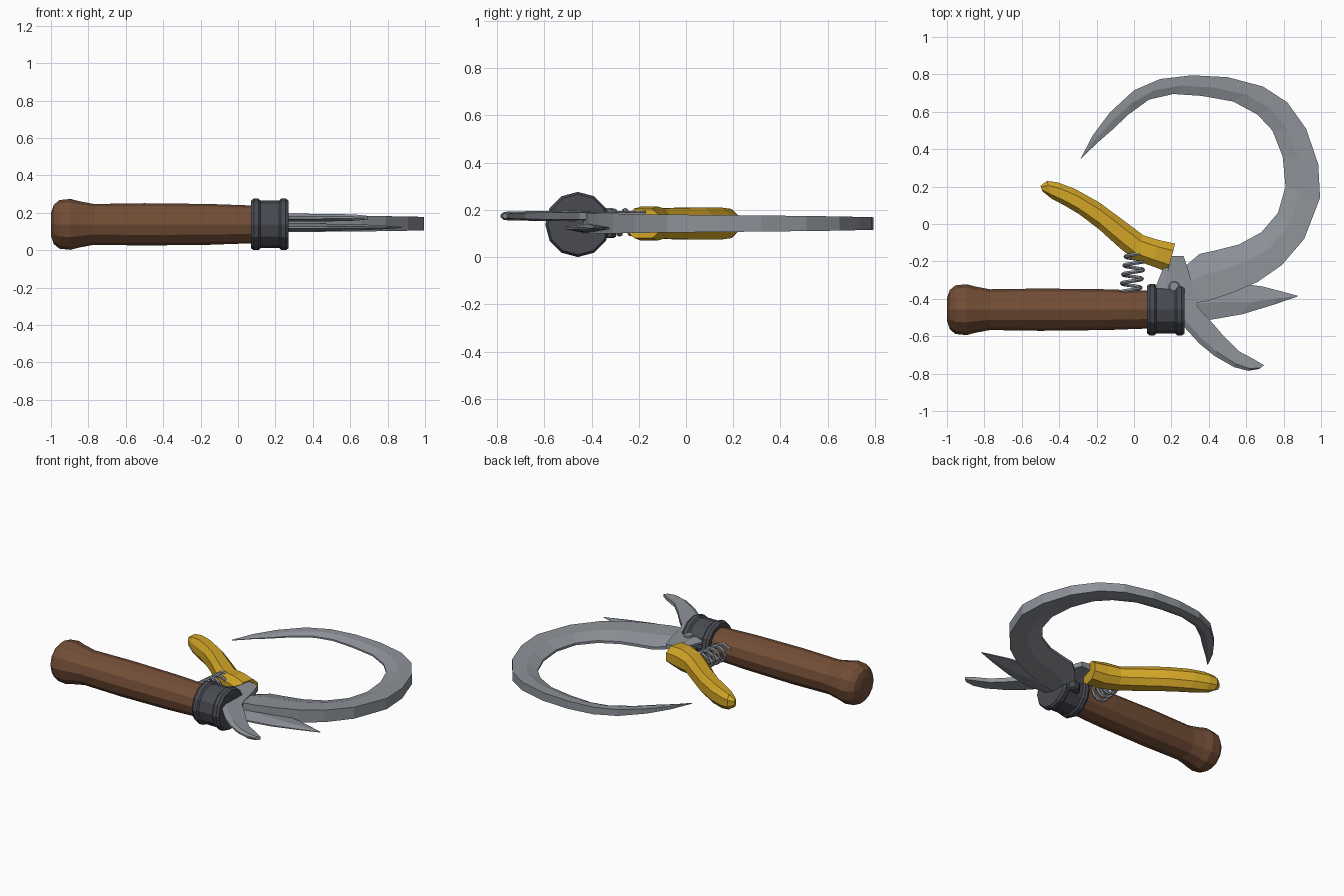
import bpy, bmesh, math
from mathutils import Vector


def material(name, rgb):
    m = bpy.data.materials.new(name)
    m.diffuse_color = (*rgb, 1)
    return m


STEEL = material("steel", (0.27, 0.29, 0.32))
DARK = material("dark_iron", (0.065, 0.07, 0.085))
WOOD = material("brown_wood", (0.17, 0.075, 0.037))
YELLOW = material("yellow_grip", (0.65, 0.38, 0.02))


def finish(bm, name, mat):
    bmesh.ops.remove_doubles(bm, verts=bm.verts, dist=0.0001)
    bmesh.ops.recalc_face_normals(bm, faces=bm.faces)
    me = bpy.data.meshes.new(name)
    bm.to_mesh(me)
    bm.free()
    me.materials.append(mat)
    ob = bpy.data.objects.new(name, me)
    bpy.context.collection.objects.link(ob)
    return ob


def skin(name, rings, mat):
    """Join rings of points into a closed solid."""
    bm = bmesh.new()
    vs = [[bm.verts.new(p) for p in r] for r in rings]
    n = len(vs[0])
    for a, b in zip(vs, vs[1:]):
        for i in range(n):
            j = (i + 1) % n
            bm.faces.new((a[i], a[j], b[j], b[i]))
    bm.faces.new(vs[0])
    bm.faces.new(vs[-1])
    return finish(bm, name, mat)


def loft(name, stations, section, z, mat):
    """Stations: edge A x,y, edge B x,y, half height; section: (across, height)."""
    sec = section + [(u, -v) for u, v in reversed(section) if v > 0]
    rings = [[(ax + (bx - ax) * u, ay + (by - ay) * u, z + v * h) for u, v in sec]
             for ax, ay, bx, by, h in stations]
    return skin(name, rings, mat)


def turned(name, profile, mat, y=-0.458, z=0.138, sides=12):
    """Turn an (x, radius) profile around the handle axis."""
    ang = [2 * math.pi * i / sides for i in range(sides)]
    return skin(name, [[(x, y + r * math.sin(a), z + r * math.cos(a)) for a in ang]
                       for x, r in profile], mat)


# Main wooden handle and iron collar
turned("main_handle", [(-1, 0.06), (-0.985, 0.105), (-0.955, 0.13), (-0.895, 0.136),
                       (-0.85, 0.124), (-0.77, 0.109), (-0.5, 0.113), (-0.15, 0.109),
                       (0.1, 0.1)], WOOD)
turned("collar", [(0.07, 0.1), (0.07, 0.128), (0.085, 0.138), (0.11, 0.137), (0.12, 0.127),
                  (0.22, 0.127), (0.23, 0.137), (0.255, 0.138), (0.27, 0.128),
                  (0.27, 0.1)], DARK)

# Large hooked blade: thick outer spine, thin inner cutting edge
hook = [
    (0.24, -0.44, 0.22, -0.30, 0.045), (0.32, -0.425, 0.28, -0.22, 0.045),
    (0.40, -0.41, 0.35, -0.16, 0.044), (0.52, -0.37, 0.44, -0.14, 0.043),
    (0.66, -0.31, 0.56, -0.11, 0.042), (0.79, -0.22, 0.68, -0.045, 0.040),
    (0.91, -0.08, 0.77, 0.06, 0.038), (0.995, 0.14, 0.81, 0.20, 0.036),
    (0.985, 0.32, 0.795, 0.36, 0.034), (0.92, 0.51, 0.74, 0.50, 0.032),
    (0.82, 0.65, 0.66, 0.585, 0.030), (0.69, 0.735, 0.53, 0.655, 0.028),
    (0.50, 0.785, 0.36, 0.685, 0.027), (0.31, 0.795, 0.21, 0.695, 0.026),
    (0.14, 0.775, 0.08, 0.665, 0.024), (0.0, 0.715, -0.03, 0.585, 0.021),
    (-0.13, 0.595, -0.12, 0.50, 0.016), (-0.22, 0.475, -0.20, 0.43, 0.010),
    (-0.287, 0.347, -0.283, 0.35, 0.003)]
loft("hook_blade", hook, [(0, 1), (0.55, 0.9), (1, 0.2)], 0.142, STEEL)

# Pointed lower blade with a central ridge
loft("spike_blade", [(0.22, -0.36, 0.25, -0.50, 0.02), (0.45, -0.30, 0.41, -0.512, 0.02),
                     (0.69, -0.335, 0.58, -0.482, 0.017), (0.78, -0.358, 0.745, -0.432, 0.011),
                     (0.875, -0.384, 0.873, -0.388, 0.003)],
     [(0, 0.25), (0.55, 1), (1, 0.25)], 0.122, STEEL)

# Lever plate running into the curved beak blade
loft("lever_beak", [(0.18, -0.17, 0.265, -0.17, 0.022), (0.15, -0.25, 0.295, -0.26, 0.022),
                    (0.11, -0.35, 0.325, -0.40, 0.022), (0.24, -0.52, 0.345, -0.45, 0.022),
                    (0.35, -0.64, 0.42, -0.53, 0.021), (0.43, -0.705, 0.48, -0.60, 0.020),
                    (0.535, -0.765, 0.56, -0.68, 0.019), (0.61, -0.785, 0.645, -0.725, 0.017),
                    (0.67, -0.775, 0.695, -0.755, 0.012)],
     [(0, 0.3), (0.22, 1), (1, 0.7)], 0.174, STEEL)

# Yellow squeeze grip
grip = [
    (-0.50, 0.205, -0.49, 0.175, 0.025), (-0.465, 0.23, -0.44, 0.135, 0.05),
    (-0.41, 0.223, -0.37, 0.098, 0.062), (-0.32, 0.19, -0.29, 0.05, 0.067),
    (-0.185, 0.115, -0.185, -0.03, 0.068), (-0.05, 0.015, -0.08, -0.125, 0.066),
    (0.05, -0.06, 0.0, -0.19, 0.064), (0.13, -0.085, 0.10, -0.227, 0.072),
    (0.22, -0.105, 0.18, -0.257, 0.062)]
loft("squeeze_grip", grip, [(0, 0.45), (0.25, 1), (0.75, 1), (1, 0.45)], 0.142, YELLOW)

# Coil spring between the grip and the handle
turns, steps = 4.5, 10
start, end = Vector((0.01, -0.15, 0.15)), Vector((-0.02, -0.365, 0.145))
count = int(turns * steps)
rings = []
for i in range(count + 1):
    a = 2 * math.pi * i / steps
    out = Vector((math.cos(a), 0, math.sin(a)))
    c = start.lerp(end, i / count)
    rings.append([c + out * (0.052 + 0.011 * math.cos(b)) + Vector((0, 0.011 * math.sin(b), 0))
                  for b in [k * math.pi / 3 for k in range(6)]])
skin("spring", rings, STEEL)


def disc(name, x, y, z0, z1, r, mat):
    """Upright ten-sided pin."""
    skin(name, [[(x + q * math.cos(k * math.pi / 5), y + q * math.sin(k * math.pi / 5), z)
                 for k in range(10)]
                for z, q in ((z0, r * 0.8), (z0 + 0.006, r), (z1 - 0.006, r), (z1, r * 0.8))], mat)


# Pivot pin and the collar lug that holds it
disc("pivot_pin", 0.215, -0.335, 0.085, 0.208, 0.03, STEEL)
disc("collar_lug", 0.20, -0.345, 0.08, 0.135, 0.05, DARK)
